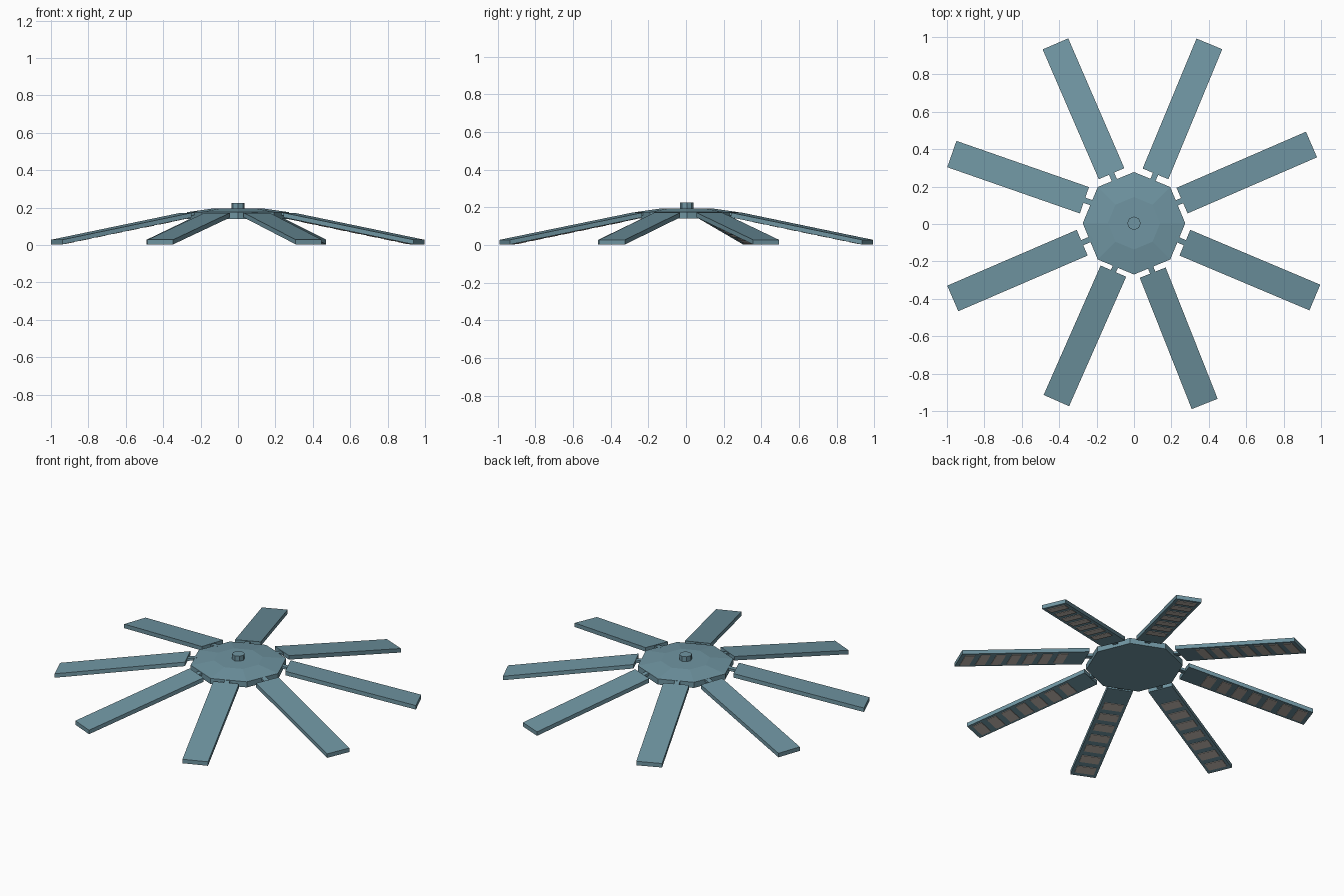
import bpy, bmesh
from math import cos, sin, tau
from mathutils import Vector

if "Cube" in bpy.data.objects:
    bpy.data.objects.remove(bpy.data.objects["Cube"])


def material(name, color):
    m = bpy.data.materials.new(name)
    m.diffuse_color = color
    m.use_nodes = True
    m.node_tree.nodes["Principled BSDF"].inputs["Base Color"].default_value = m.diffuse_color
    return m


BLUE = material("blue_paint", (0.16, 0.30, 0.36, 1))
TAN = material("pale_panel", (0.55, 0.49, 0.44, 1))


def make(name, verts, faces, mat):
    mesh = bpy.data.meshes.new(name)
    mesh.from_pydata(verts, [], faces)
    bm = bmesh.new()
    bm.from_mesh(mesh)
    bmesh.ops.recalc_face_normals(bm, faces=bm.faces)
    bm.to_mesh(mesh)
    bm.free()
    mesh.materials.append(mat)
    ob = bpy.data.objects.new(name, mesh)
    bpy.context.collection.objects.link(ob)
    return ob


def plank(name, a, b, width, thick, mat):
    """Sloped board from a to b (bottom centre points), vertical ends."""
    d = b - a
    side = Vector((-d.y, d.x, 0)).normalized() * width / 2
    up = Vector((0, 0, thick))
    v = [a - side, b - side, b + side, a + side]
    v += [p + up for p in v]
    f = [(0, 1, 2, 3), (4, 5, 6, 7), (0, 1, 5, 4), (1, 2, 6, 5), (2, 3, 7, 6), (3, 0, 4, 7)]
    return make(name, v, f, mat)


def stack(name, rings, mat, n=8, cy=0.004):
    """Closed faceted solid from (radius, z) rings."""
    v = [(r * cos(tau * i / n), cy + r * sin(tau * i / n), z) for r, z in rings for i in range(n)]
    f = [(k * n + i, k * n + (i + 1) % n, (k + 1) * n + (i + 1) % n, (k + 1) * n + i)
         for k in range(len(rings) - 1) for i in range(n)]
    f += [tuple(range(n)), tuple(range(len(v) - n, len(v)))]
    return make(name, v, f, mat)


# Central octagonal hub with shallow raised top, and knob
stack("hub", [(0.274, 0.14), (0.274, 0.175), (0.14, 0.194)], BLUE)
stack("hub_knob", [(0.036, 0.185), (0.036, 0.225)], BLUE)

# Eight drooping arms: inner and outer centre points, slightly irregular
ARMS = [
    (0.257, 0.125, 0.949, 0.425), (0.115, 0.268, 0.403, 0.963),
    (-0.120, 0.269, -0.420, 0.963), (-0.265, 0.127, -0.974, 0.374),
    (-0.277, -0.100, -0.969, -0.398), (-0.110, -0.252, -0.415, -0.944),
    (0.100, -0.260, 0.378, -0.962), (0.272, -0.100, 0.967, -0.393),
]
for i, (x0, y0, x1, y1) in enumerate(ARMS):
    a, b = Vector((x0, y0, 0.147)), Vector((x1, y1, 0.003))
    plank(f"arm_{i}", a, b, 0.149, 0.025, BLUE)

    # Hinge tab joining the arm to the hub
    out = (b - a).normalized()
    tab_z = Vector((0, 0, 0.005))
    plank(f"hinge_{i}", a - out * 0.06 + tab_z, a + out * 0.02 + tab_z, 0.03, 0.015, BLUE)

    # Row of panels on the underside
    for k in range(7):
        t = 0.16 + k * 0.122
        drop = Vector((0, 0, 0.003))
        plank(f"panel_{i}_{k}", a.lerp(b, t) - drop, a.lerp(b, t + 0.075) - drop, 0.112, 0.006, TAN)
